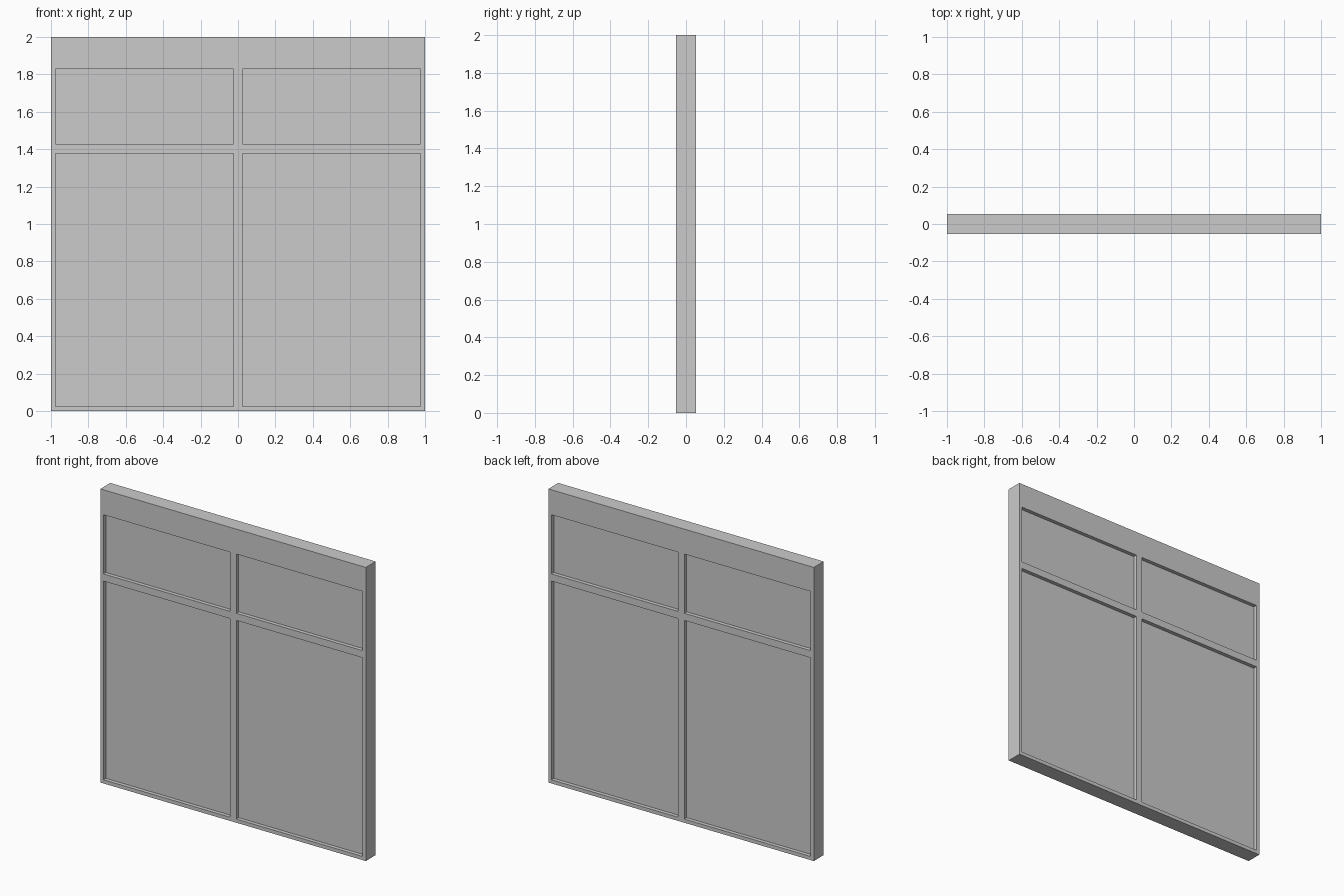
import bpy

if "Cube" in bpy.data.objects:
    bpy.data.objects.remove(bpy.data.objects["Cube"])

THICK = 0.106       # frame depth in y
PANE_THICK = 0.054  # recessed panel depth
XS = [-1, -0.977, -0.024, 0.024, 0.977, 1]
ZS = [0, 0.025, 1.378, 1.427, 1.83, 2]


def sheet(name, xs, zs, thickness, keep, rim):
    """Grid of quads in the xz plane, thickened evenly about y = 0."""
    n = len(xs)
    verts = [(x, 0, z) for z in zs for x in xs]
    faces = [(j * n + i, j * n + i + 1, (j + 1) * n + i + 1, (j + 1) * n + i)
             for j in range(len(zs) - 1) for i in range(n - 1) if keep(i, j)]
    mesh = bpy.data.meshes.new(name)
    mesh.from_pydata(verts, [], faces)
    obj = bpy.data.objects.new(name, mesh)
    bpy.context.collection.objects.link(obj)
    mod = obj.modifiers.new("thickness", 'SOLIDIFY')
    mod.thickness = thickness
    mod.offset = 0
    mod.use_rim = rim
    return obj


# Frame: stiles, rails and head board with four openings
sheet("window_frame", XS, ZS, THICK,
      lambda i, j: not (i % 2 and j % 2), True)

# Recessed panes, their edges closed by the frame openings
for row, j in (("lower", 1), ("upper", 3)):
    for side, i in (("left", 1), ("right", 3)):
        sheet(f"{row}_{side}_pane", XS[i:i + 2], ZS[j:j + 2], PANE_THICK,
              lambda a, b: True, False)
